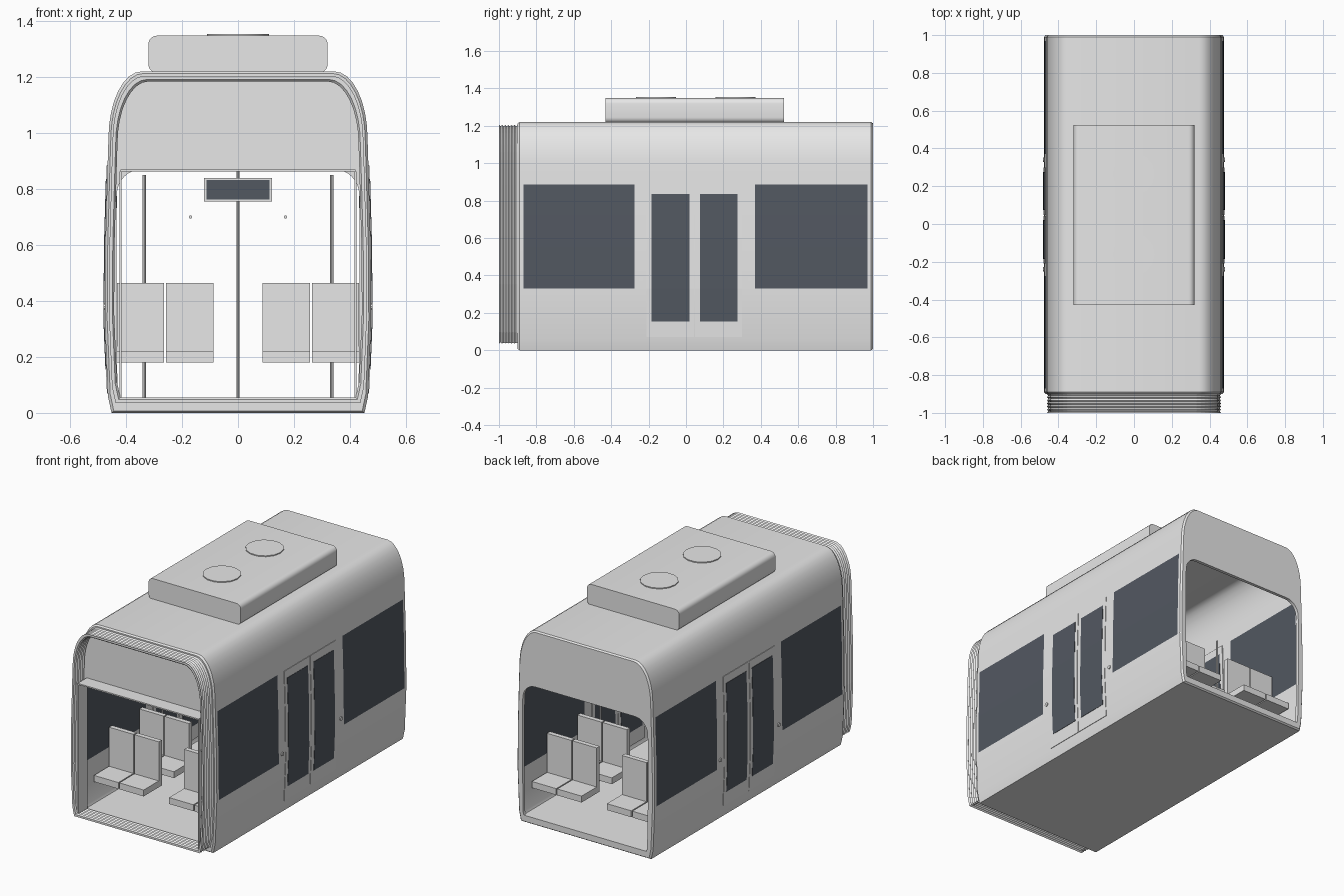
import bpy, bmesh, math

cube = bpy.data.objects.get("Cube")
if cube:
    bpy.data.objects.remove(cube, do_unlink=True)


def material(name, rgb):
    m = bpy.data.materials.new(name)
    m.use_nodes = True
    m.diffuse_color = (*rgb, 1)
    m.node_tree.nodes["Principled BSDF"].inputs["Base Color"].default_value = (*rgb, 1)
    return m


GREY = material("light_grey", (0.8, 0.8, 0.8))
GLASS = material("dark_glass", (0.085, 0.098, 0.12))


def finish(name, bm, mats, smooth=False):
    bmesh.ops.recalc_face_normals(bm, faces=bm.faces[:])
    mesh = bpy.data.meshes.new(name)
    bm.to_mesh(mesh)
    bm.free()
    for m in mats:
        mesh.materials.append(m)
    ob = bpy.data.objects.new(name, mesh)
    bpy.context.collection.objects.link(ob)
    if smooth:
        bpy.ops.object.select_all(action='DESELECT')
        ob.select_set(True)
        bpy.context.view_layer.objects.active = ob
        bpy.ops.object.shade_smooth_by_angle(angle=math.radians(32))
    return ob


def box(name, x, y, z, mat=GREY, bevel=0.0):
    """Box from (min, max) ranges; bevel rounds the edges that run along y."""
    bm = bmesh.new()
    bmesh.ops.create_cube(bm, size=1)
    for v in bm.verts:
        v.co = [r[0] + (r[1] - r[0]) * (c + 0.5) for r, c in zip((x, y, z), v.co)]
    if bevel:
        edges = [e for e in bm.edges if abs(e.verts[0].co.y - e.verts[1].co.y) > 0.01]
        bmesh.ops.bevel(bm, geom=edges, offset=bevel, segments=5, profile=0.5, affect='EDGES')
    return finish(name, bm, [mat], bevel > 0)


def rod(name, start, end, radius, sides=8, mat=GREY):
    bm = bmesh.new()
    rings = []
    along = [abs(b - a) for a, b in zip(start, end)]
    axis = along.index(max(along))
    u, w = [i for i in range(3) if i != axis]
    for p in (start, end):
        ring = []
        for k in range(sides):
            a = math.tau * k / sides
            co = list(p)
            co[u] += radius * math.cos(a)
            co[w] += radius * math.sin(a)
            ring.append(bm.verts.new(co))
        rings.append(ring)
        bm.faces.new(ring)
    for k in range(sides):
        n = (k + 1) % sides
        bm.faces.new((rings[0][k], rings[0][n], rings[1][n], rings[1][k]))
    return finish(name, bm, [mat], sides > 8)


def section(wall, corner, radii, steps=8):
    """Symmetric cross-section: wall points, an elliptic shoulder, then the mirror."""
    right = list(wall)
    for k in range(steps + 1):
        a = math.pi / 2 * k / steps
        right.append((corner[0] + radii[0] * math.cos(a), corner[1] + radii[1] * math.sin(a)))
    return right + [(-x, z) for x, z in reversed(right)]


def scaled(sec, sx, sz, mid=0.61):
    return [(x * sx, mid + (z - 0.61) * sz) for x, z in sec]


def loft(name, rings, mats, rule=None, smooth=True):
    """Closed skin through (y, section) rings; the last ring joins the first."""
    bm = bmesh.new()
    rows = [[bm.verts.new((x, y, z)) for x, z in sec] for y, sec in rings]
    n = len(rows[0])
    for i, a in enumerate(rows):
        b = rows[(i + 1) % len(rows)]
        for k in range(n):
            j = (k + 1) % n
            f = bm.faces.new((a[k], a[j], b[j], b[k]))
            if rule and rule(f.calc_center_median()):
                f.material_index = 1
    return finish(name, bm, mats, smooth)


# Side wall shape shared by body, doors and glass
WALL = [(0.452, 0), (0.465, 0.06), (0.476, 0.33), (0.474, 0.6), (0.466, 0.885)]
SKIN = 0.03
WINDOWS = [(-0.87, -0.275), (0.37, 0.97)]


def wall_x(z):
    for (xa, za), (xb, zb) in zip(WALL, WALL[1:]):
        if z <= zb:
            return xa + (xb - xa) * (z - za) / (zb - za)
    return WALL[-1][0]


def wall_panel(name, side, y, z, inner, outer, mat):
    """Slab following the side wall between two offsets from its surface."""
    levels = [z[0]] + [h for _, h in WALL if z[0] < h < z[1]] + [z[1]]
    outline = [(wall_x(h) + outer, h) for h in levels]
    outline += [(wall_x(h) + inner, h) for h in reversed(levels)]
    bm = bmesh.new()
    ends = [[bm.verts.new((side * px, yy, pz)) for px, pz in outline] for yy in y]
    n = len(outline)
    for k in range(n):
        j = (k + 1) % n
        bm.faces.new((ends[0][k], ends[0][j], ends[1][j], ends[1][k]))
    m = n // 2
    for e in ends:
        for k in range(m - 1):
            bm.faces.new((e[k], e[k + 1], e[n - 2 - k], e[n - 1 - k]))
    return finish(name, bm, [mat])


# Body shell with open bulkheads at both ends and glazed side windows
outer = section(WALL, (0.345, 0.98), (0.118, 0.24))
lining = section([(0.43, 0.045), (0.437, 0.06)] + [(x - SKIN, z) for x, z in WALL[2:]],
                 (0.335, 0.98), (0.1, 0.21))
opening = section([(0.425, 0.045), (0.43, 0.06), (0.435, 0.33), (0.435, 0.6), (0.435, 0.75)],
                  (0.345, 0.78), (0.088, 0.09))
rim = scaled(outer, 0.982, 0.988)
cuts = [y for pair in WINDOWS for y in pair]


def is_window(c):
    return (abs(c.x) > 0.43 and 0.33 < c.z < 0.885
            and any(a < c.y < b for a, b in WINDOWS))


shell = [(-0.9, rim), (-0.89, outer)] + [(y, outer) for y in cuts]
shell += [(0.99, outer), (1.0, rim), (1.0, opening), (0.98, opening), (0.98, lining)]
shell += [(y, lining) for y in reversed(cuts)]
shell += [(-0.88, lining), (-0.88, opening), (-0.9, opening)]
loft("body_shell", shell, [GREY, GLASS], is_window)

# Corrugated gangway bellows
FOLDS = 12
ys = [-1 + 0.1 * k / FOLDS for k in range(FOLDS + 1)]
folds = [(y, scaled(outer, 0.968 - 0.014 * (k % 2), 0.958 - 0.012 * (k % 2), 0.62))
         for k, y in enumerate(ys)]
inside = [(y, scaled(sec, 0.975, 0.978)) for y, sec in reversed(folds)]
loft("gangway_bellows", folds + inside, [GREY], smooth=False)

# Thin lining of the gangway passage
box("gangway_top_plate", (-0.42, 0.42), (-0.99, -0.9), (0.862, 0.87))
for s in (-1, 1):
    box("gangway_side_plate", sorted((s * 0.416, s * 0.424)), (-0.99, -0.9), (0.04, 0.862))

# Roof unit with two fan covers
box("roof_unit", (-0.32, 0.32), (-0.43, 0.525), (1.215, 1.348), bevel=0.03)
for y in (-0.16, 0.265):
    rod("roof_fan", (0, y, 1.34), (0, y, 1.354), 0.11, 14)

# Double doors, door glass and buttons on both sides
for s in (-1, 1):
    for leaf, glass in (((-0.21, 0.043), (-0.185, 0.02)), ((0.047, 0.3), (0.075, 0.275))):
        wall_panel("door_leaf", s, leaf, (0.07, 0.885), -SKIN - 0.005, 0.003, GREY)
        wall_panel("door_glass_outside", s, glass, (0.155, 0.835), 0.002, 0.005, GLASS)
        wall_panel("door_glass_inside", s, glass, (0.155, 0.835), -SKIN - 0.007, -SKIN - 0.004, GLASS)
    for y in (-0.24, 0.34):
        rod("door_button", (s * 0.45, y, 0.38), (s * 0.481, y, 0.38), 0.012, 10)

# Seats: two rows at each end, facing away from the doors
DOOR_MID = 0.05
for face in (-1, 1):
    for back in (0.68, 0.38):
        y_back = DOOR_MID + face * back
        for s in (-1, 1):
            for x in (0.088, 0.264):
                span = sorted((s * x, s * (x + 0.169)))
                box("seat_cushion", span, sorted((y_back, y_back + face * 0.18)), (0.18, 0.22))
                box("seat_back", span, sorted((y_back, y_back + face * 0.03)), (0.18, 0.465))

# Grab poles and overhead rails
rod("centre_pole", (0, DOOR_MID, 0.045), (0, DOOR_MID, 1.19), 0.006)
for s in (-1, 1):
    for y in (-0.27, 0.37):
        rod("door_pole", (s * 0.335, y, 0.045), (s * 0.335, y, 0.85), 0.006)
    rod("hand_rail", (s * 0.17, -0.27, 0.7), (s * 0.17, 0.37, 0.7), 0.006)

# Hanging information display, screen on both faces
box("display_case", (-0.122, 0.122), (0.03, 0.07), (0.755, 0.84))
for y in ((0.027, 0.031), (0.069, 0.073)):
    box("display_screen", (-0.113, 0.113), y, (0.762, 0.833), GLASS)
